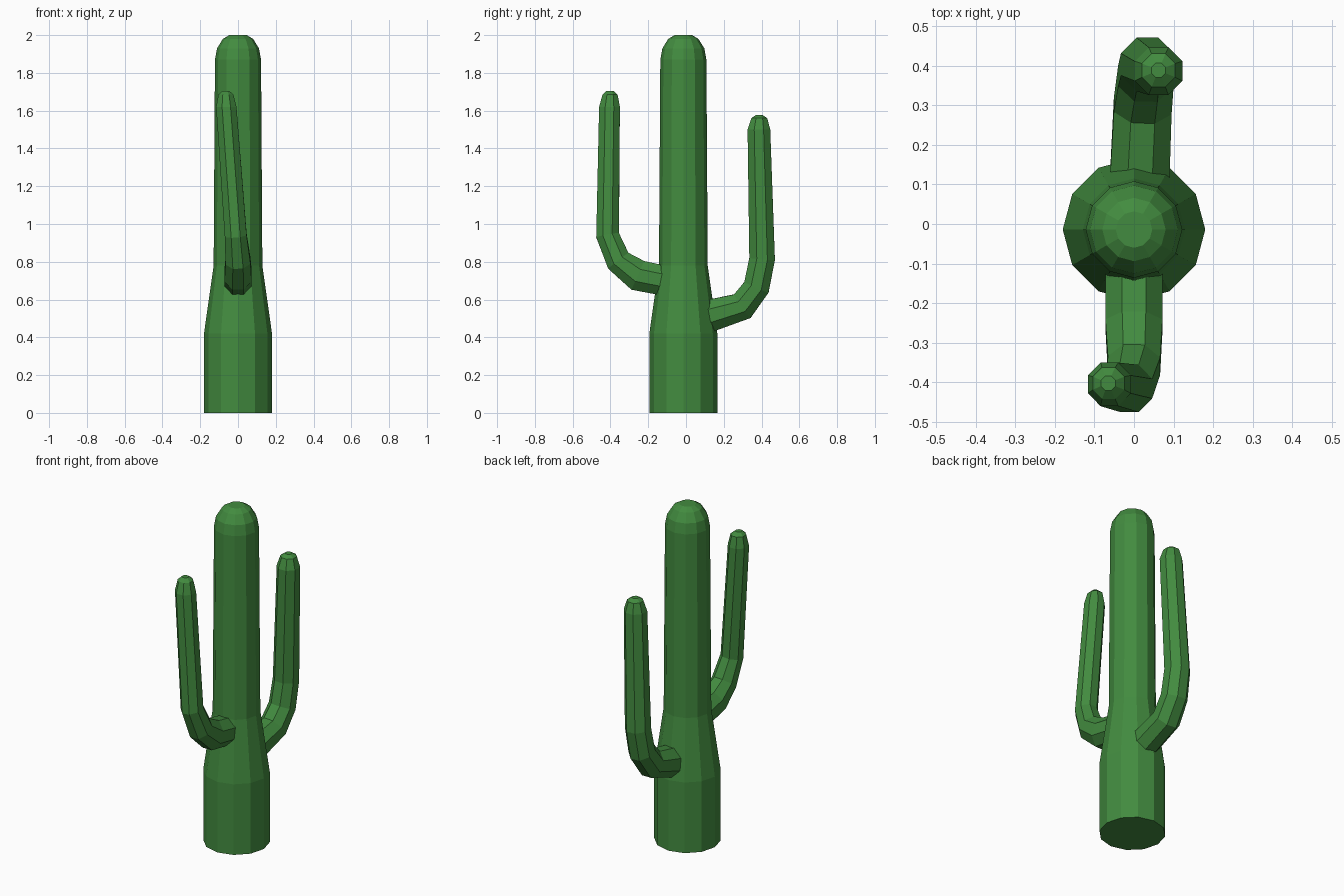
import bpy, bmesh, math
from mathutils import Vector

if "Cube" in bpy.data.objects:
    bpy.data.objects.remove(bpy.data.objects["Cube"])

green = bpy.data.materials.new("cactus_green")
green.diffuse_color = (0.055, 0.26, 0.05, 1)
green.use_nodes = True
green.node_tree.nodes["Principled BSDF"].inputs["Base Color"].default_value = green.diffuse_color


def tube(name, rings, sides, phase):
    """Skin rings of (centre, normal, in-plane radius, sideways radius) with capped ends."""
    bm = bmesh.new()
    loops = []
    for c, n, r, rx in rings:
        n = Vector(n).normalized()
        v = n.cross(Vector((1, 0, 0))).normalized()
        u = v.cross(n)
        loop = []
        for i in range(sides):
            a = 2 * math.pi * (i + phase) / sides
            loop.append(bm.verts.new(Vector(c) + u * rx * math.cos(a) + v * r * math.sin(a)))
        loops.append(loop)
    for a, b in zip(loops, loops[1:]):
        for i in range(sides):
            j = (i + 1) % sides
            bm.faces.new((a[i], a[j], b[j], b[i]))
    bm.faces.new(loops[0])
    bm.faces.new(loops[-1])
    bmesh.ops.recalc_face_normals(bm, faces=bm.faces)
    me = bpy.data.meshes.new(name)
    bm.to_mesh(me)
    bm.free()
    me.materials.append(green)
    ob = bpy.data.objects.new(name, me)
    bpy.context.collection.objects.link(ob)


def arm(name, path):
    """Octagonal arm along (x, y, z, in-plane radius, sideways radius), ending in a rounded tip."""
    pts = [Vector(p[:3]) for p in path]
    k = 1 / math.cos(math.pi / 8)
    rings = []
    for i, p in enumerate(path):
        d0 = (pts[i] - pts[max(i - 1, 0)]).normalized()
        d1 = (pts[min(i + 1, len(pts) - 1)] - pts[i]).normalized()
        n = d0 + d1 if i < len(path) - 3 else Vector((0, 0, 1))
        rings.append((pts[i], n, p[3] * k, p[4] * k))
    tube(name, rings, 8, 0.5)


# Trunk: wide base, slim column, domed top
profile = [(0, .18), (.42, .18), (.78, .129), (1.87, .122), (1.93, .111), (1.98, .08), (2.0, .046)]
tube("trunk", [((0, -.014, z), (0, 0, 1), r, r) for z, r in profile], 12, 0)

# Front arm
arm("front_arm", [
    (0, -.05, .705, .08, .072), (0, -.14, .705, .08, .072), (0, -.255, .728, .083, .072),
    (0, -.358, .805, .068, .066), (-.012, -.415, .94, .061, .058),
    (-.062, -.405, 1.62, .055, .054), (-.064, -.402, 1.685, .04, .04), (-.065, -.402, 1.705, .018, .018)])

# Back arm
arm("back_arm", [
    (.015, .05, .505, .085, .075), (.015, .13, .515, .085, .075), (.022, .298, .565, .076, .073),
    (.03, .373, .665, .07, .07), (.034, .403, .815, .068, .067),
    (.062, .386, 1.5, .06, .06), (.062, .388, 1.56, .042, .042), (.062, .388, 1.577, .018, .018)])
